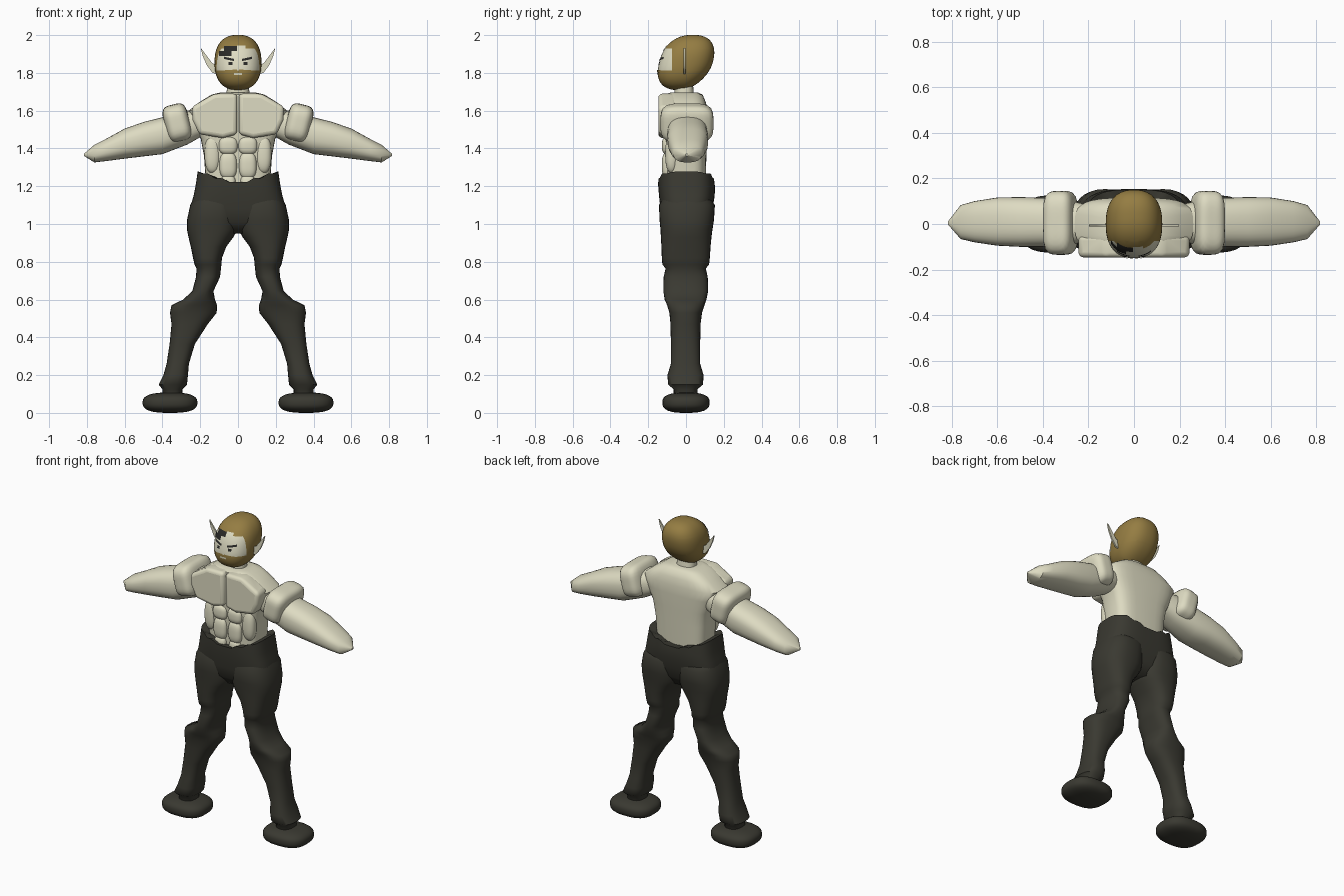
import bpy, bmesh, math
from mathutils import Vector, Matrix

if "Cube" in bpy.data.objects:
    bpy.data.objects.remove(bpy.data.objects["Cube"])


def material(name, rgb):
    m = bpy.data.materials.new(name)
    m.diffuse_color = (*rgb, 1)
    m.use_nodes = True
    m.node_tree.nodes["Principled BSDF"].inputs["Base Color"].default_value = m.diffuse_color
    return m


SKIN = material("pale skin", (0.73, 0.71, 0.54))
CLOTH = material("dark cloth", (0.042, 0.041, 0.031))
HAIR = material("brown hair", (0.30, 0.205, 0.055))
INK = material("dark brow", (0.022, 0.022, 0.02))


def spow(v, e):
    return math.copysign(abs(v) ** e, v)


def finish(name, bm, mats, mirror=False, bevel=0, angle=40):
    bmesh.ops.recalc_face_normals(bm, faces=bm.faces)
    me = bpy.data.meshes.new(name)
    bm.to_mesh(me)
    bm.free()
    ob = bpy.data.objects.new(name, me)
    bpy.context.collection.objects.link(ob)
    for m in mats:
        me.materials.append(m)
    if bevel:
        b = ob.modifiers.new("bevel", 'BEVEL')
        b.width, b.segments = bevel, 4
    if mirror:
        ob.modifiers.new("mirror", 'MIRROR').use_mirror_merge = False
    bpy.ops.object.select_all(action='DESELECT')
    ob.select_set(True)
    bpy.context.view_layer.objects.active = ob
    bpy.ops.object.shade_smooth_by_angle(angle=math.radians(angle))
    return ob


def loft(name, rows, mat, axis='z', power=2.4, sides=32, mirror=False, warp=None, angle=40):
    """Rows are (position, a min, a max, y min, y max); a is x for axis z and z for axis x."""
    bm = bmesh.new()
    rings = []
    for i, (t, a0, a1, y0, y1) in enumerate(rows):
        ring = []
        for k in range(sides):
            w = 2 * math.pi * k / sides
            a = (a0 + a1) / 2 + (a1 - a0) / 2 * spow(math.cos(w), 2 / power)
            y = (y0 + y1) / 2 + (y1 - y0) / 2 * spow(math.sin(w), 2 / power)
            co = Vector((a, y, t)) if axis == 'z' else Vector((t, y, a))
            if warp:
                co = warp(i, co)
            ring.append(bm.verts.new(co))
        rings.append(ring)
    for r, s in zip(rings, rings[1:]):
        for k in range(sides):
            j = (k + 1) % sides
            bm.faces.new((r[k], r[j], s[j], s[k]))
    bm.faces.new(rings[0])
    bm.faces.new(rings[-1])
    return finish(name, bm, [mat], mirror, angle=angle)


def blob_mesh(radius, power, u=32, v=20):
    bm = bmesh.new()
    bmesh.ops.create_uvsphere(bm, u_segments=u, v_segments=v, radius=1)
    for p in bm.verts:
        d = p.co
        k = sum(abs(c) ** power for c in d) ** (-1 / power)
        p.co = Vector([c * k * r for c, r in zip(d, radius)])
    return bm


def blob(name, centre, radius, power, mat, tilt=0, mirror=True):
    bm = blob_mesh(radius, power)
    bm.transform(Matrix.Translation(centre) @ Matrix.Rotation(tilt, 4, 'Y'))
    return finish(name, bm, [mat], mirror, angle=60)


def plate(name, outline, y0, y1, mat, bevel=0, angle=40):
    """Outline in x and z, given thickness from y0 to y1, mirrored."""
    bm = bmesh.new()
    f = bm.faces.new([bm.verts.new((x, y0, z)) for x, z in outline])
    g = bmesh.ops.extrude_face_region(bm, geom=[f])["geom"]
    bmesh.ops.translate(bm, vec=(0, y1 - y0, 0),
                        verts=[e for e in g if isinstance(e, bmesh.types.BMVert)])
    return finish(name, bm, [mat], True, bevel, angle)


# Torso and neck
loft("torso", [(1.15, -.16, .16, -.10, .10), (1.25, -.172, .172, -.10, .105),
               (1.36, -.18, .18, -.105, .108), (1.45, -.197, .197, -.11, .112),
               (1.54, -.24, .24, -.115, .115), (1.60, -.26, .26, -.118, .115),
               (1.645, -.205, .205, -.118, .105), (1.685, -.14, .14, -.11, .088),
               (1.697, -.09, .09, -.08, .06)], SKIN, power=3.5, angle=50)
loft("neck", [(1.66, -.065, .065, -.065, .05), (1.70, -.06, .06, -.06, .04),
              (1.78, -.055, .055, -.06, .035)], SKIN)

# Chest and stomach muscles
plate("chest_muscle", [(.004, 1.69), (.125, 1.69), (.245, 1.62), (.24, 1.55), (.205, 1.475),
                       (.08, 1.455), (.004, 1.475)], -.05, -.146, SKIN, bevel=.022, angle=60)
for i, (z, h, w) in enumerate([(1.415, .047, .05), (1.31, .07, .046), (1.21, .05, .04)]):
    blob("stomach_muscle_%d" % (i + 1), (.052, -.095, z), (w, .033, h), 2.8, SKIN)
blob("side_muscle", (.135, -.075, 1.37), (.042, .035, .10), 2.4, SKIN)

# Arms and shoulders
loft("arm", [(.18, 1.47, 1.60, -.07, .08), (.27, 1.42, 1.60, -.09, .10),
             (.40, 1.37, 1.565, -.10, .115), (.50, 1.358, 1.54, -.10, .118),
             (.60, 1.346, 1.505, -.095, .116), (.70, 1.333, 1.45, -.08, .10),
             (.76, 1.326, 1.42, -.066, .083), (.815, 1.36, 1.372, -.003, .012)],
     SKIN, axis='x', power=2.5, mirror=True)
blob("shoulder", (.322, .005, 1.535), (.067, .14, .10), 4, SKIN, tilt=math.radians(14))


# Trousers: waist with a wavy edge, then shaped legs
def waist_edge(i, p):
    if i >= 5:
        p.z += .055 * min(abs(p.x) / .2, 1) ** 1.5 + .006 * math.sin(abs(p.x) * 90)
    return p


loft("trouser_hips", [(.95, -.17, .17, -.07, .08), (1.01, -.255, .255, -.12, .12),
                      (1.08, -.255, .255, -.135, .14), (1.15, -.235, .235, -.143, .152),
                      (1.20, -.225, .225, -.147, .153), (1.222, -.213, .213, -.147, .15),
                      (1.215, -.15, .15, -.09, .09)],
     CLOTH, power=3.2, sides=64, warp=waist_edge, angle=60)
loft("trouser_leg", [(1.16, .02, .225, -.11, .115), (1.10, .0, .253, -.143, .153),
                     (1.02, -.002, .27, -.14, .148), (.97, .002, .27, -.135, .14),
                     (.93, .025, .262, -.133, .135), (.88, .062, .25, -.13, .13),
                     (.82, .085, .238, -.128, .126), (.785, .088, .23, -.125, .122),
                     (.765, .09, .22, -.108, .105), (.72, .095, .222, -.118, .115),
                     (.645, .13, .242, -.12, .117), (.60, .122, .29, -.113, .108),
                     (.57, .111, .352, -.10, .098), (.53, .113, .36, -.088, .085),
                     (.47, .16, .352, -.082, .077), (.365, .228, .362, -.08, .075),
                     (.26, .26, .378, -.08, .075), (.20, .265, .395, -.098, .093),
                     (.15, .27, .42, -.095, .09), (.125, .295, .40, -.065, .06),
                     (.07, .295, .40, -.065, .06)],
     CLOTH, power=2.5, mirror=True, angle=60)
blob("shoe", (.36, 0, .054), (.145, .125, .054), 2.7, CLOTH)

# Head: hair and beard all round, with a skin face opening
HC, HR, HP, LEAN = Vector((0, 0, 1.855)), (.124, .142, .146), 2.4, .25
bm = blob_mesh(HR, HP, 40, 28)
for p in bm.verts:
    p.co.y += LEAN * p.co.z
    if p.co.z < 0 and p.co.y > 0:
        p.co.z *= 1 - 1.6 * p.co.y
bm.transform(Matrix.Translation(HC))
LOW, TOP, BACK = 1.812, 1.928, -.075
for co, no in [((0, 0, LOW), (0, 0, 1)), ((0, 0, TOP), (0, 0, 1)), ((0, BACK, 0), (0, 1, 0))]:
    bmesh.ops.bisect_plane(bm, geom=bm.verts[:] + bm.edges[:] + bm.faces[:],
                           plane_co=co, plane_no=no)
for f in bm.faces:
    c = f.calc_center_median()
    f.material_index = int(c.y < BACK and LOW < c.z < TOP)
finish("head", bm, [HAIR, SKIN], angle=60)


def face_y(x, z):
    dz = z - HC.z
    s = max(0, 1 - abs(x / HR[0]) ** HP - abs(dz / HR[2]) ** HP)
    return -HR[1] * s ** (1 / HP) + LEAN * dz - .003


def face_patch(name, x0, x1, z0, z1, mat, slope=0, mirror=False):
    """Thin patch that follows the face; slope raises its outer end."""
    n = 5
    bm = bmesh.new()
    g = []
    for i in range(n + 1):
        x = x0 + (x1 - x0) * i / n
        zs = [z0 + (z1 - z0) * j / n + slope * i / n for j in range(n + 1)]
        g.append([bm.verts.new((x, face_y(x, z), z)) for z in zs])
    for i in range(n):
        for j in range(n):
            bm.faces.new((g[i][j], g[i + 1][j], g[i + 1][j + 1], g[i][j + 1]))
    finish(name, bm, [mat], mirror)


# Face details: brows, eyes, fringe, forehead, lips
face_patch("brow", .02, .075, 1.862, 1.874, INK, slope=.012, mirror=True)
face_patch("eye", .03, .05, 1.842, 1.858, INK, mirror=True)
face_patch("fringe_low", -.10, -.035, 1.89, 1.915, INK)
face_patch("fringe_high", -.075, -.005, 1.915, 1.942, INK)
face_patch("forehead", -.005, .04, 1.925, 1.945, SKIN)
face_patch("moustache", .006, .07, 1.806, 1.818, HAIR, slope=-.004, mirror=True)
face_patch("lip", -.022, .022, 1.79, 1.80, SKIN)

# Pointed ears
plate("ear", [(.10, 1.79), (.135, 1.80), (.165, 1.84), (.187, 1.89), (.197, 1.932),
              (.165, 1.89), (.135, 1.85), (.10, 1.84)], -.012, -.002, SKIN)
